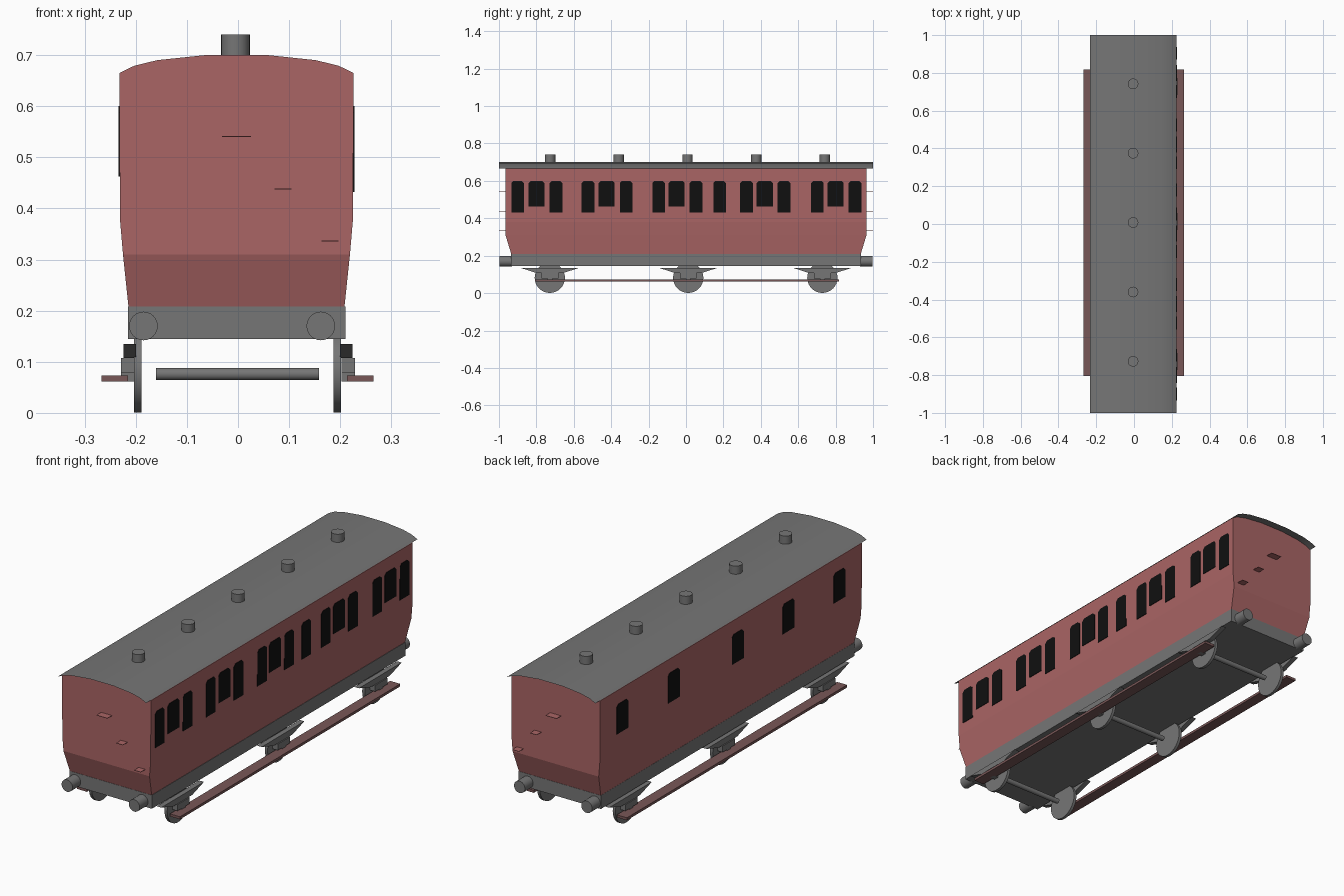
import bpy, bmesh, math
from mathutils import Matrix

if "Cube" in bpy.data.objects:
    bpy.data.objects.remove(bpy.data.objects["Cube"])

CX = -0.003   # centre line of the coach body


def material(name, rgb):
    m = bpy.data.materials.new(name)
    m.diffuse_color = (*rgb, 1)
    m.use_nodes = True
    m.node_tree.nodes["Principled BSDF"].inputs["Base Color"].default_value = m.diffuse_color
    return m


RED = material("coach red", (0.40, 0.13, 0.13))
GREY = material("iron grey", (0.18, 0.18, 0.18))
BROWN = material("step brown", (0.19, 0.095, 0.095))
BLACK = material("window black", (0.005, 0.005, 0.005))


def finish(name, bm, mat, smooth=False):
    bmesh.ops.recalc_face_normals(bm, faces=bm.faces)
    me = bpy.data.meshes.new(name)
    bm.to_mesh(me)
    bm.free()
    me.materials.append(mat)
    ob = bpy.data.objects.new(name, me)
    bpy.context.collection.objects.link(ob)
    if smooth:
        bpy.ops.object.select_all(action='DESELECT')
        ob.select_set(True)
        bpy.context.view_layer.objects.active = ob
        bpy.ops.object.shade_smooth_by_angle(angle=math.radians(40))
    return ob


def box(name, x0, x1, y0, y1, z0, z1, mat):
    bm = bmesh.new()
    bmesh.ops.create_cube(bm, size=1)
    for v in bm.verts:
        v.co = ((x0 + x1) / 2 + v.co.x * (x1 - x0),
                (y0 + y1) / 2 + v.co.y * (y1 - y0),
                (z0 + z1) / 2 + v.co.z * (z1 - z0))
    return finish(name, bm, mat)


def cylinder(name, centre, radius, length, axis, mat, sides=24):
    turn = {'X': Matrix.Rotation(math.pi / 2, 4, 'Y'),
            'Y': Matrix.Rotation(math.pi / 2, 4, 'X'),
            'Z': Matrix.Identity(4)}[axis]
    bm = bmesh.new()
    bmesh.ops.create_cone(bm, cap_ends=True, segments=sides, radius1=radius,
                          radius2=radius, depth=length,
                          matrix=Matrix.Translation(centre) @ turn)
    return finish(name, bm, mat, True)


def side_plate(name, outline, x0, x1, mat):
    """Extrude a (y, z) outline from x0 to x1."""
    bm = bmesh.new()
    face = bm.faces.new([bm.verts.new((x0, y, z)) for y, z in outline])
    ext = bmesh.ops.extrude_face_region(bm, geom=[face])
    for v in ext["geom"]:
        if isinstance(v, bmesh.types.BMVert):
            v.co.x = x1
    return finish(name, bm, mat)


# Roof curve, shared by the body and the roof sheet
half_arc = [(0.229, 0.665), (0.200, 0.679), (0.155, 0.690), (0.060, 0.700)]
arc = half_arc + [(-x, z) for x, z in reversed(half_arc)]

# Body: section swept along y, ends tucked in at the bottom
END, TUCK = 0.965, 0.933
low = [(0.211, 0.205), (0.222, 0.31), (0.228, 0.38)]
section = low + arc + [(-x, z) for x, z in reversed(low)]
bm = bmesh.new()
rings = []
for s in (-1, 1):
    rings.append([bm.verts.new((CX + x, s * (TUCK if z < 0.3 else END), z))
                  for x, z in section])
n = len(section)
for i in range(n):
    j = (i + 1) % n
    bm.faces.new((rings[0][i], rings[0][j], rings[1][j], rings[1][i]))
for r in rings:
    bm.faces.new((r[0], r[1], r[-2], r[-1]))
    bm.faces.new(r[1:-1])
finish("coach_body", bm, RED)

# Roof: thin curved sheet overhanging both ends
bm = bmesh.new()
edges = [[bm.verts.new((CX + x, y, z + 0.002)) for x, z in arc] for y in (-1, 1)]
for i in range(len(arc) - 1):
    bm.faces.new((edges[0][i], edges[1][i], edges[1][i + 1], edges[0][i + 1]))
roof = finish("roof", bm, GREY, True)
for f in roof.data.polygons:
    if f.normal.z < 0:
        f.flip()

# Roof vents
for y in (-0.727, -0.36, 0.008, 0.375, 0.742):
    cylinder("roof_vent", (CX - 0.002, y, 0.718), 0.028, 0.044, 'Z', GREY)


# Windows: plates with clipped top corners
def window(y, half, z0, side):
    top, c = 0.600, 0.012
    outline = [(y - half, z0), (y + half, z0), (y + half, top - c),
               (y + half - c, top), (y - half + c, top), (y - half, top - c)]
    x = CX + side * 0.2265
    side_plate("window", outline, x, x + side * 0.004, BLACK)


tall = (-0.900, -0.695, -0.524, -0.320, -0.146, 0.053,
        0.180, 0.324, 0.524, 0.702, 0.904)
short = (-0.799, -0.424, -0.050, 0.421, 0.800)
for y in tall:
    window(y, 0.034, 0.432, 1)
for y in short:
    window(y, 0.043, 0.462, 1)
    window(y, 0.043, 0.462, -1)

# Climbing steps on both ends
for s in (-1, 1):
    for x, z, half in ((-0.003, 0.54, 0.028), (0.088, 0.437, 0.017),
                       (0.18, 0.335, 0.017)):
        y0, y1 = sorted((s * 0.96, s * 0.999))
        box("end_step", x - half, x + half, y0, y1, z, z + 0.002, RED)

# Underframe
box("underframe", CX - 0.212, CX + 0.213, -0.935, 0.935, 0.145, 0.208, GREY)

# Buffers
for s in (-1, 1):
    for x in (-0.185, 0.162):
        cylinder("buffer", (x, s * 0.963, 0.170), 0.028, 0.066, 'Y', GREY)

# Running gear
for y in (-0.728, 0.012, 0.729):
    cylinder("axle", (-0.001, y, 0.076), 0.012, 0.318, 'X', GREY, 16)
    for s in (-1, 1):
        cylinder("wheel", (s * 0.195 - 0.001, y, 0.082), 0.081, 0.014, 'X', GREY, 32)
        # leaf spring, wide at the top and narrow below
        side_plate("leaf_spring",
                   [(y - 0.157, 0.135), (y - 0.070, 0.107),
                    (y + 0.070, 0.107), (y + 0.157, 0.135)],
                   s * 0.200, s * 0.224, GREY)
        xs = sorted((s * 0.202, s * 0.229))
        box("axle_box", *xs, y - 0.045, y + 0.045, 0.078, 0.107, GREY)
        box("step_bracket", *xs, y - 0.013, y + 0.013, 0.061, 0.103, GREY)

# Long footboards
for s in (-1, 1):
    xs = sorted((s * 0.214 - 0.001, s * 0.266 - 0.001))
    box("footboard", *xs, -0.806, 0.817, 0.061, 0.073, BROWN)
